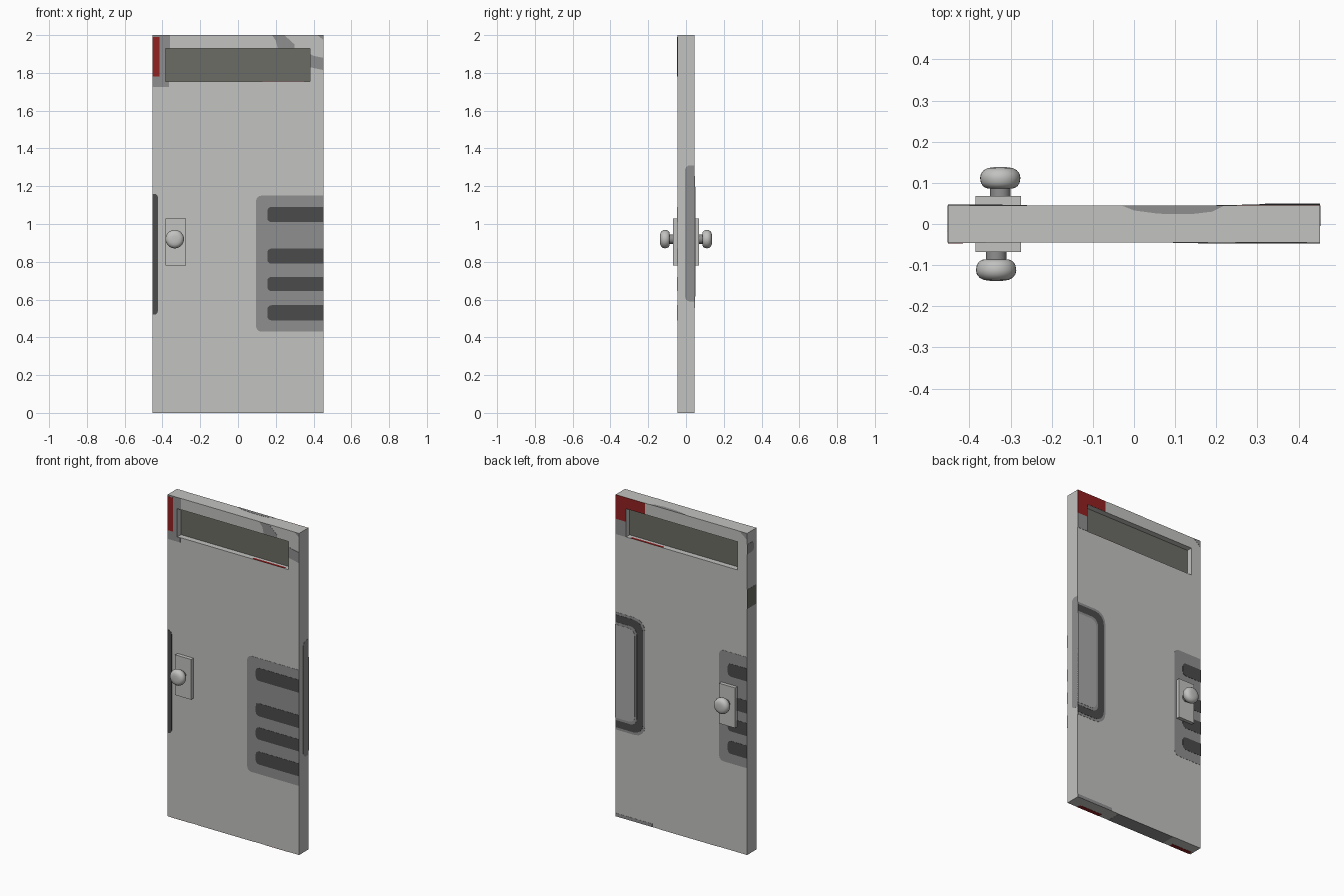
import bpy, bmesh, math
from mathutils import Vector

if "Cube" in bpy.data.objects:
    bpy.data.objects.remove(bpy.data.objects["Cube"])


def material(name, r, g, b):
    m = bpy.data.materials.new(name)
    m.diffuse_color = (r, g, b, 1)
    m.use_nodes = True
    m.node_tree.nodes["Principled BSDF"].inputs["Base Color"].default_value = m.diffuse_color
    return m


BASE = material("light grey", 0.54, 0.54, 0.53)
MID = material("worn grey", 0.27, 0.275, 0.27)
PANE = material("olive grey", 0.15, 0.15, 0.13)
DARK = material("charcoal", 0.07, 0.07, 0.07)
RED = material("deep red", 0.29, 0.015, 0.015)
INNER = material("panel grey", 0.40, 0.40, 0.40)

W, D, H = 0.452, 0.045, 2.0              # half width, half depth, height
WIN = (-0.385, 0.38, 1.755, 1.93)        # window opening x0, x1, z0, z1


def finish(name, bm, mat):
    bmesh.ops.recalc_face_normals(bm, faces=bm.faces[:])
    me = bpy.data.meshes.new(name)
    bm.to_mesh(me)
    bm.free()
    ob = bpy.data.objects.new(name, me)
    bpy.context.collection.objects.link(ob)
    me.materials.append(mat)
    return ob


def box(name, x0, x1, y0, y1, z0, z1, mat):
    bm = bmesh.new()
    bmesh.ops.create_cube(bm, size=1)
    for v in bm.verts:
        v.co = ((x0 + x1) / 2 + v.co.x * (x1 - x0), (y0 + y1) / 2 + v.co.y * (y1 - y0),
                (z0 + z1) / 2 + v.co.z * (z1 - z0))
    return finish(name, bm, mat)


# Each face of the slab maps flat (u, v) plus outward height to a point
SIDES = {
    "front": lambda u, v, h: (u, -D - h, v),
    "back": lambda u, v, h: (u, D + h, v),
    "right": lambda u, v, h: (W + h, u, v),
    "left": lambda u, v, h: (-W - h, u, v),
    "top": lambda u, v, h: (u, v, H + h),
    "bottom": lambda u, v, h: (u, v, -h),
    "sill": lambda u, v, h: (u, v, WIN[2] + h),
}


def plate(name, side, pts, mat, layer=1):
    f = SIDES[side]
    bm = bmesh.new()
    lo = [bm.verts.new(f(u, v, 0)) for u, v in pts]
    hi = [bm.verts.new(f(u, v, 0.0012 * layer)) for u, v in pts]
    bm.faces.new(lo)
    bm.faces.new(hi)
    n = len(pts)
    for i in range(n):
        j = (i + 1) % n
        bm.faces.new((lo[i], lo[j], hi[j], hi[i]))
    return finish(name, bm, mat)


def rounded(u0, u1, v0, v1, rl=0.0, rr=0.0):
    """Rectangle with separate corner radii on its low-u and high-u ends."""
    pts = []
    for cu, cv, r, a in ((u1, v1, rr, 0), (u0, v1, rl, 90), (u0, v0, rl, 180), (u1, v0, rr, 270)):
        if r == 0:
            pts.append((cu, cv))
            continue
        mu = cu - r if cu == u1 else cu + r
        mv = cv - r if cv == v1 else cv + r
        for k in range(5):
            t = math.radians(a + k * 22.5)
            pts.append((mu + r * math.cos(t), mv + r * math.sin(t)))
    return pts


# Door slab with window opening
bm = bmesh.new()
outer = [(-W, 0), (W, 0), (W, H), (-W, H)]
inner = [(WIN[0], WIN[2]), (WIN[1], WIN[2]), (WIN[1], WIN[3]), (WIN[0], WIN[3])]
of, ob_, nf, nb = ([bm.verts.new((x, y, z)) for x, z in loop]
                   for loop, y in ((outer, -D), (outer, D), (inner, -D), (inner, D)))
for i in range(4):
    j = (i + 1) % 4
    for a, b in ((of, nf), (nb, ob_), (ob_, of), (nf, nb)):
        bm.faces.new((a[i], a[j], b[j], b[i]))
finish("door_slab", bm, BASE)
box("window_pane", WIN[0], WIN[1], -0.01, 0.01, WIN[2], WIN[3], PANE)

# Lower vent panel on the front
plate("vent_panel", "front", rounded(0.095, W, 0.43, 1.15, 0.03), MID)
for z0, z1 in ((1.01, 1.09), (0.79, 0.87), (0.645, 0.72), (0.49, 0.57)):
    plate("vent_slot", "front", rounded(0.155, W, z0, z1, 0.022), DARK, 2)
plate("front_edge_strip", "front", rounded(-W, -0.424, 0.52, 1.16, 0, 0.02), DARK)

# Front upper paint marks
plate("corner_border", "front", [(-W, 1.725), (-0.365, 1.725), (-0.365, 1.755), (-0.386, 1.755),
                                 (-0.386, 1.93), (-0.36, 1.93), (-0.36, H), (-W, H)], MID)
plate("corner_mark", "front", rounded(-W, -0.415, 1.78, 1.99), RED, 2)
plate("upper_streak", "front", [(0.18, H), (0.245, H), (0.30, 1.95), (0.30, 1.93),
                                (0.21, 1.93), (0.20, 1.97)], MID)
plate("side_streak", "front", [(0.38, 1.83), (W, 1.815), (W, 1.88), (0.40, 1.89), (0.38, 1.90)], MID)
plate("corner_chip", "front", [(0.42, H), (W, 1.975), (W, H)], MID)

# Rounded panel on the back, wrapped on to the right edge
plate("back_panel_border", "back", rounded(0.25, W, 0.54, 1.27, 0.07), MID)
plate("back_panel_ring", "back", rounded(0.262, W, 0.555, 1.255, 0.065), DARK, 2)
plate("back_panel_inner", "back", rounded(0.305, W, 0.60, 1.21, 0.045), MID, 3)
plate("back_panel_centre", "back", rounded(0.318, W, 0.615, 1.195, 0.04), INNER, 4)
plate("right_edge_panel", "right", rounded(-0.005, D, 0.59, 1.31, 0.025), MID)

# Second vent panel on the back, behind the handle
plate("back_vent_panel", "back", rounded(-W, -0.26, 0.54, 1.23, 0, 0.03), MID)
for z in (1.12, 0.92, 0.78, 0.64):
    plate("back_vent_slot", "back", rounded(-W, -0.32, z - 0.04, z + 0.04, 0, 0.022), DARK, 2)

# Back and edge paint marks
plate("back_corner_mark", "back", [(W, 1.85), (0.381, 1.85), (0.381, 1.931), (0.25, 1.931),
                                   (0.25, H), (W, H)], RED)
plate("back_corner_border", "back", rounded(0.381, W, 1.755, 1.85), MID)
plate("back_corner_chip", "back", [(-W, 1.96), (-0.40, H), (-W, H)], MID)
plate("back_foot_mark", "back", rounded(0.20, W, 0, 0.02), MID)
plate("left_edge_mark", "left", rounded(-D, D, 1.53, 1.65), PANE)
plate("left_edge_chip", "left", rounded(-0.02, D, 1.87, 1.93, 0.02), MID)
plate("top_mark", "top", [(-0.03, D), (0, 0.033), (0.06, 0.025), (0.14, 0.024),
                          (0.19, 0.03), (0.22, D)], MID)
plate("bottom_mark", "bottom", rounded(-0.25, 0.15, -D, D), MID)
for x0, x1 in ((0.22, 0.38), (-0.44, -0.30)):
    plate("bottom_red_mark", "bottom", rounded(x0, x1, -D, -0.02), RED)
for y0, y1 in ((-D, -0.03), (0.03, D)):
    plate("sill_mark", "sill", rounded(0.13, 0.35, y0, y1), RED)


# Handles: plate, neck and lathed knob on each side
def lathe(name, profile, x, side, mat, n=32):
    bm = bmesh.new()
    rings = [[bm.verts.new((x + r * math.cos(2 * math.pi * k / n), side * y,
                            0.92 + r * math.sin(2 * math.pi * k / n))) for k in range(n)]
             for y, r in profile]
    for a, b in zip(rings, rings[1:]):
        for k in range(n):
            j = (k + 1) % n
            bm.faces.new((a[k], a[j], b[j], b[k]))
    bm.faces.new(rings[0])
    bm.faces.new(rings[-1])
    ob = finish(name, bm, mat)
    bpy.context.view_layer.objects.active = ob
    ob.select_set(True)
    bpy.ops.object.shade_smooth_by_angle(angle=math.radians(50))
    ob.select_set(False)


KNOB = [(0.086, 0.024), (0.087, 0.034), (0.092, 0.042), (0.10, 0.047), (0.112, 0.049),
        (0.122, 0.047), (0.131, 0.040), (0.136, 0.030), (0.138, 0.016)]
for side, label, x in ((-1, "front", -0.335), (1, "back", -0.325)):
    y0, y1 = sorted((side * D, side * 0.068))
    box(label + "_handle_plate", -0.385, -0.275, y0, y1, 0.78, 1.03, BASE)
    lathe(label + "_knob_neck", [(0.067, 0.025), (0.09, 0.025)], x, side, MID)
    lathe(label + "_knob", KNOB, x, side, BASE)
